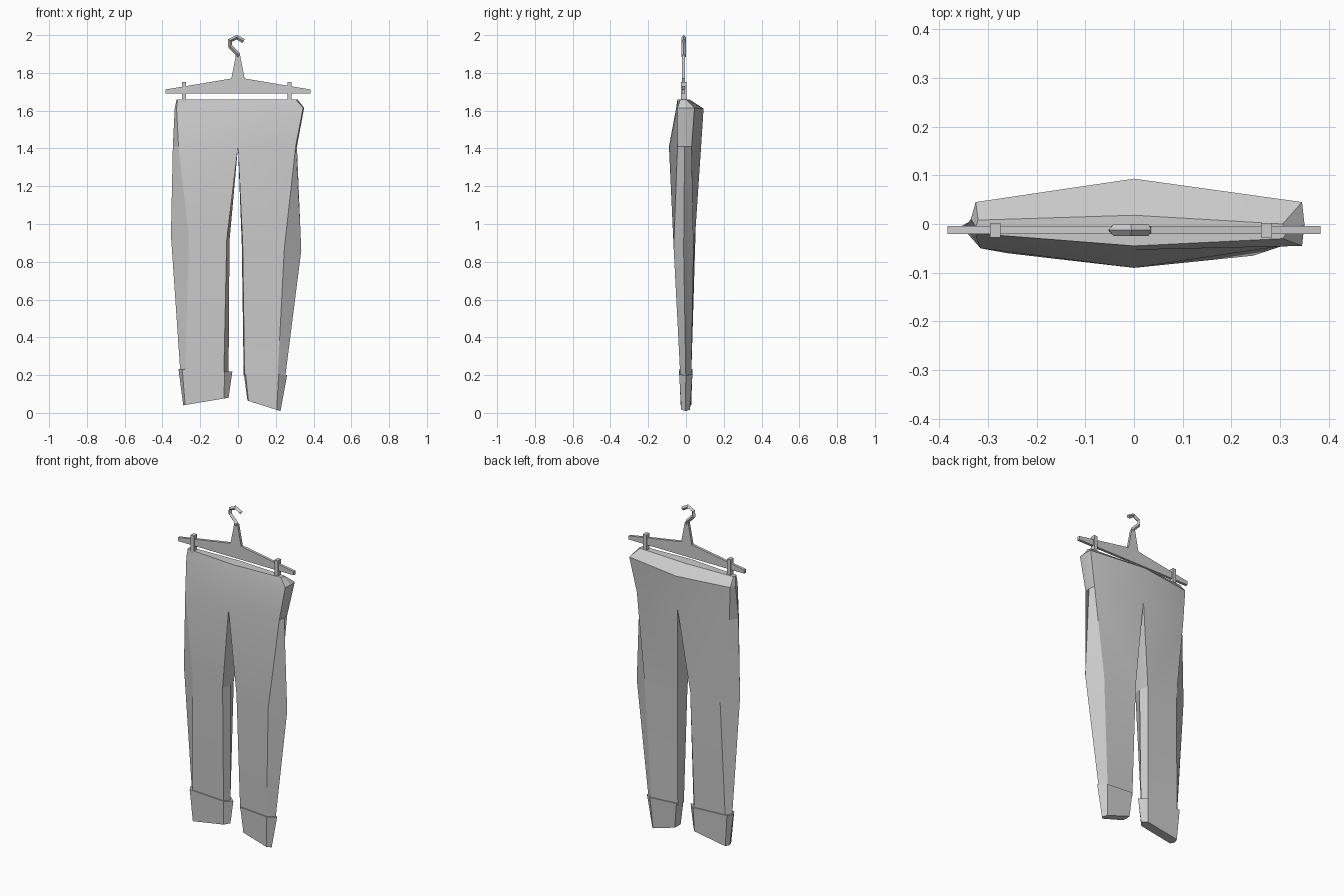
import bpy, bmesh, math
from mathutils import Vector

if "Cube" in bpy.data.objects:
    bpy.data.objects.remove(bpy.data.objects["Cube"])

HANGER_Y = -0.0125


def finish(name, bm, angle=None):
    bmesh.ops.remove_doubles(bm, verts=bm.verts, dist=0.0001)
    bmesh.ops.recalc_face_normals(bm, faces=bm.faces)
    me = bpy.data.meshes.new(name)
    bm.to_mesh(me)
    bm.free()
    ob = bpy.data.objects.new(name, me)
    bpy.context.collection.objects.link(ob)
    if angle:
        bpy.ops.object.select_all(action='DESELECT')
        ob.select_set(True)
        bpy.context.view_layer.objects.active = ob
        bpy.ops.object.shade_smooth_by_angle(angle=math.radians(angle))
    return ob


def ring(bm, xi, ci, co, xo, zi, zo, yfi, yfo, ybi, ybo):
    """Six-sided section: inner/outer side points and front/back corners."""
    def z(x):
        return zi + (zo - zi) * (x - xi) / (xo - xi)
    pts = [(ci, yfi), (co, yfo), (xo, (yfo + ybo) / 2),
           (co, ybo), (ci, ybi), (xi, (yfi + ybi) / 2)]
    return [bm.verts.new((x, y, z(x))) for x, y in pts]


def loft(bm, sections, open_levels=0):
    """Skin the sections; the first levels stay open on the centre line."""
    rings = [ring(bm, *s) for s in sections]
    for level, (a, b) in enumerate(zip(rings, rings[1:])):
        for i in range(4 if level < open_levels else 6):
            j = (i + 1) % 6
            bm.faces.new((a[i], a[j], b[j], b[i]))
    bm.faces.new(rings[0])
    bm.faces.new(rings[-1])


def slab(name, outline, depth):
    """Extrude an x-z outline through the hanger plane."""
    bm = bmesh.new()
    f = bm.faces.new([bm.verts.new((x, HANGER_Y - depth / 2, z)) for x, z in outline])
    ext = bmesh.ops.extrude_face_region(bm, geom=[f])
    bmesh.ops.translate(bm, vec=Vector((0, depth, 0)),
                        verts=[v for v in ext['geom'] if isinstance(v, bmesh.types.BMVert)])
    return finish(name, bm)


# Trousers: each half runs waist, flared hip, crotch, knee, hem
right_half = [
    (0, 0, .305, .315, 1.66, 1.66, -.045, -.03, .018, .0),
    (0, 0, .345, .35, 1.61, 1.615, -.053, -.045, .093, .045),
    (0, 0, .305, .312, 1.41, 1.41, -.09, -.045, .08, .03),
    (.02, .025, .245, .335, .89, .86, -.05, -.065, .045, .04),
    (.03, .035, .21, .25, .20, .19, -.03, -.03, .028, .028)]
left_half = [
    (0, 0, -.32, -.325, 1.66, 1.66, -.045, -.02, .018, .008),
    (0, 0, -.325, -.335, 1.61, 1.61, -.053, -.025, .093, .045),
    (0, 0, -.315, -.345, 1.41, 1.41, -.09, -.05, .08, .04),
    (-.045, -.06, -.26, -.355, .91, .94, -.06, -.06, .045, .05),
    (-.05, -.075, -.28, -.305, .20, .21, -.03, -.03, .028, .028)]
bm = bmesh.new()
loft(bm, right_half, 2)
loft(bm, left_half, 2)
finish("trousers", bm, 20)

# Turned-up cuffs
cuffs = {
    "right_cuff": [(.03, .04, .215, .26, .215, .20, -.036, -.036, .034, .034),
                   (.05, .055, .205, .225, .065, .01, -.028, -.025, .028, .02)],
    "left_cuff": [(-.03, -.07, -.295, -.315, .218, .232, -.036, -.036, .034, .034),
                  (-.05, -.075, -.28, -.29, .08, .04, -.028, -.028, .028, .028)]}
for name, sections in cuffs.items():
    bm = bmesh.new()
    loft(bm, sections)
    finish(name, bm)

# Hanger body with its tapered neck
half = [(.383, 1.69), (.383, 1.712), (.035, 1.77), (.011, 1.895)]
slab("hanger_bar", half + [(-x, z) for x, z in reversed(half)], .016)

# Clips gripping the waistband
for name, x in (("left_clip", -.285), ("right_clip", .272)):
    slab(name, [(x - .011, 1.645), (x + .011, 1.645), (x + .011, 1.752), (x - .011, 1.752)], .03)

# Hook bent from square bar
path = [(0, 1.885), (-.002, 1.9), (-.042, 1.942), (-.042, 1.972), (-.006, 1.989), (.03, 1.968)]
cu = bpy.data.curves.new("hanger_hook", 'CURVE')
cu.dimensions = '3D'
cu.bevel_depth = .012
cu.bevel_resolution = 0
cu.use_fill_caps = True
sp = cu.splines.new('POLY')
sp.points.add(len(path) - 1)
for p, (x, z) in zip(sp.points, path):
    p.co = (x, HANGER_Y, z, 1)
sp.use_smooth = False
bpy.context.collection.objects.link(bpy.data.objects.new("hanger_hook", cu))
